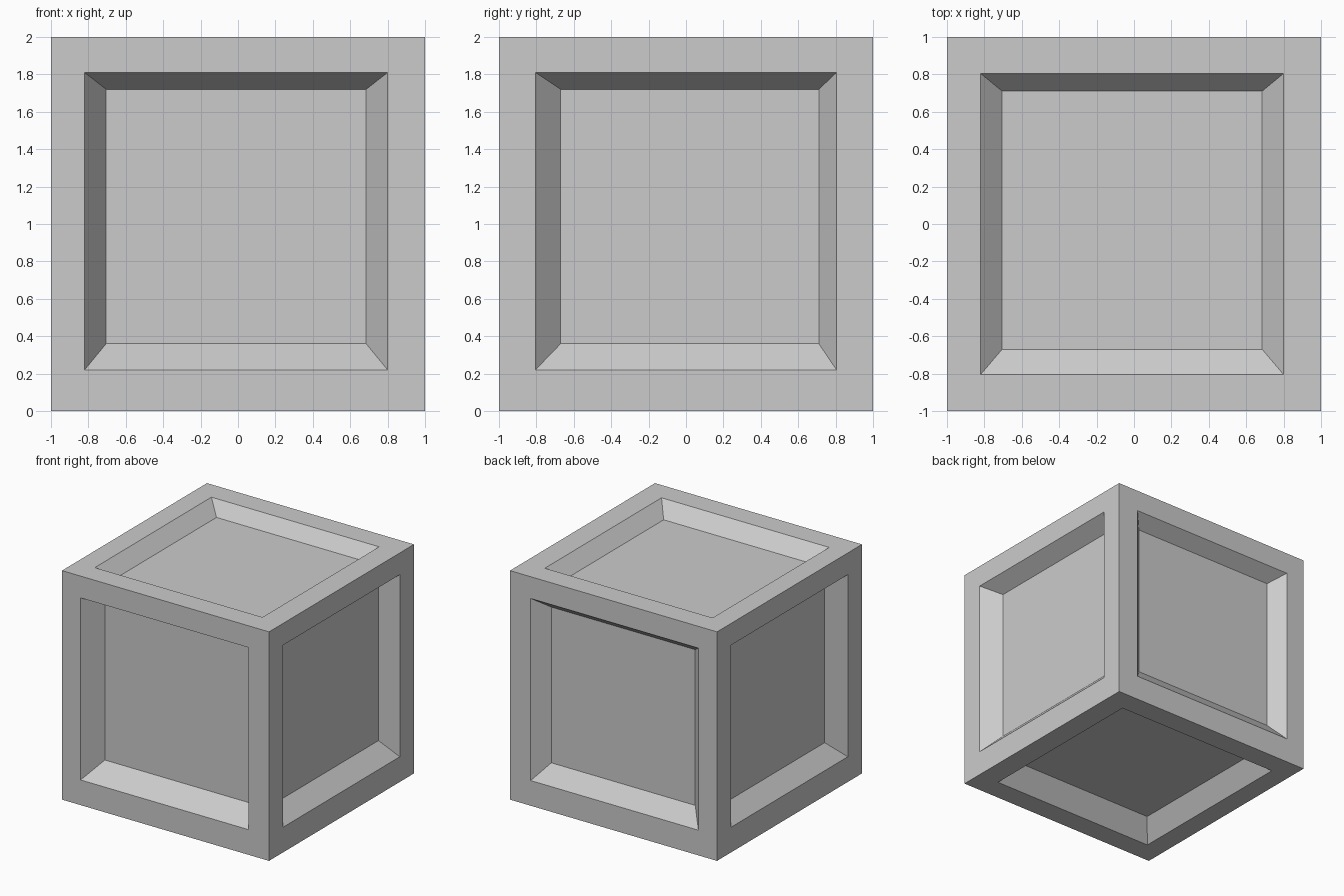
import bpy, bmesh

if "Cube" in bpy.data.objects:
    bpy.data.objects.remove(bpy.data.objects["Cube"])

# Ranges (low, high) along x, y, z
OUTER = ((-1, 1), (-1, 1), (0, 2))                            # cube surface
RIM = ((-0.82, 0.80), (-0.805, 0.805), (0.22, 1.81))          # outer edge of each recess
FLOOR = ((-0.705, 0.685), (-0.67, 0.71), (0.36, 1.72))        # edge of each sunken panel
DEPTH = ((0.13, 0.14), (0.17, 0.12), (0.17, 0.11))            # recess depth per side


def ring(bm, box, axis, level):
    """Four corners of a rectangle across the given axis."""
    u, v = (axis + 1) % 3, (axis + 2) % 3
    verts = []
    for i, j in ((0, 0), (1, 0), (1, 1), (0, 1)):
        co = [0, 0, 0]
        co[axis], co[u], co[v] = level, box[u][i], box[v][j]
        verts.append(bm.verts.new(co))
    return verts


def bridge(bm, a, b):
    for k in range(4):
        n = (k + 1) % 4
        bm.faces.new((a[k], a[n], b[n], b[k]))


bm = bmesh.new()
for axis in range(3):
    for side in range(2):
        level = OUTER[axis][side]
        sunk = level + DEPTH[axis][side] * (1 - 2 * side)
        edge = ring(bm, OUTER, axis, level)
        rim = ring(bm, RIM, axis, level)
        floor = ring(bm, FLOOR, axis, sunk)
        bridge(bm, edge, rim)       # flat border
        bridge(bm, rim, floor)      # sloped recess walls
        bm.faces.new(floor)         # sunken panel

# Weld the six sides into one closed crate
bmesh.ops.remove_doubles(bm, verts=bm.verts, dist=0.0001)
bmesh.ops.recalc_face_normals(bm, faces=bm.faces)
mesh = bpy.data.meshes.new("crate")
bm.to_mesh(mesh)
bm.free()
bpy.context.collection.objects.link(bpy.data.objects.new("crate", mesh))
